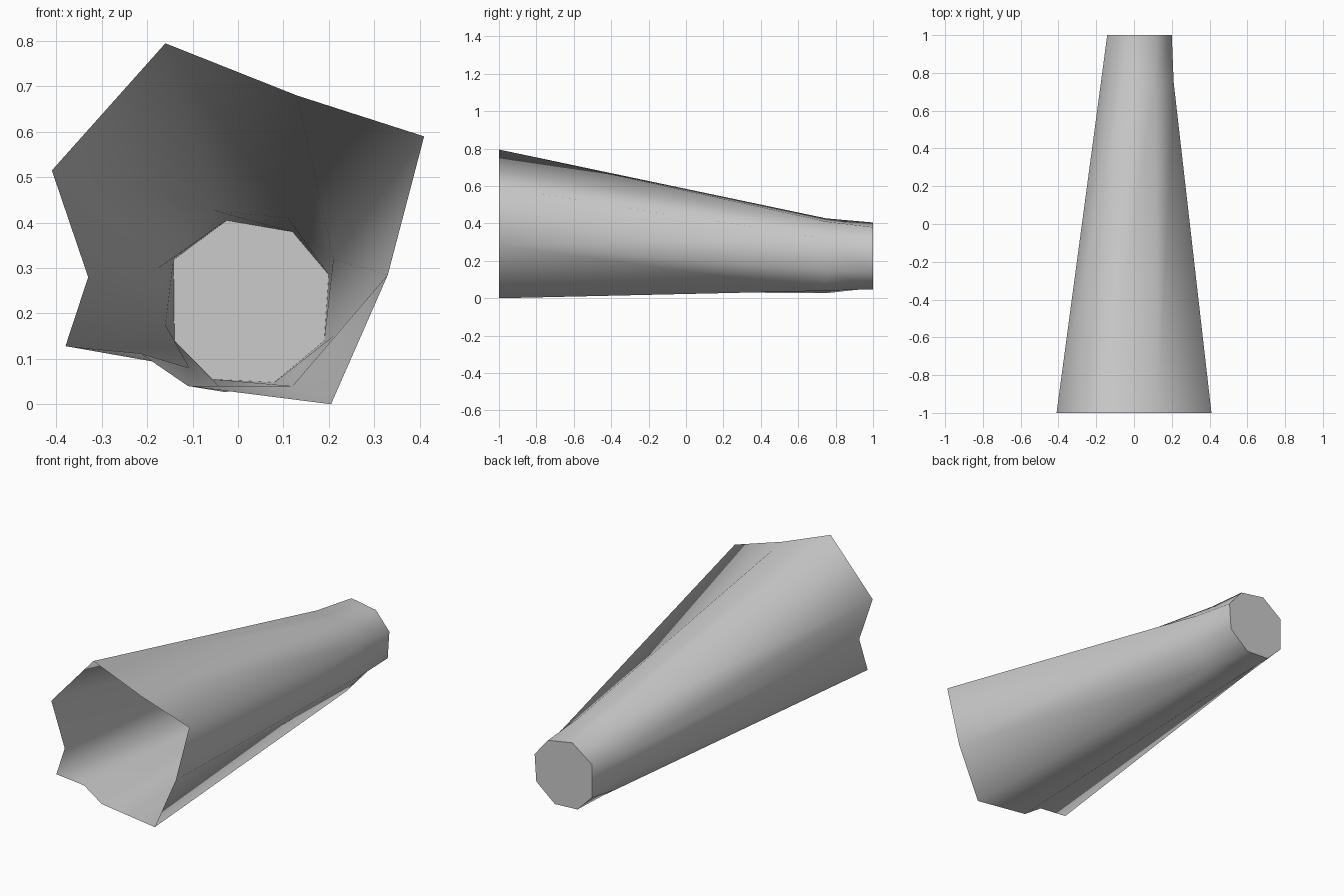
import bpy
import bmesh

cube = bpy.data.objects.get("Cube")
if cube:
    bpy.data.objects.remove(cube, do_unlink=True)

# Cross-sections (x, z), matched point for point along the tube
mouth = [(-.16, .795), (.13, .68), (.41, .59), (.33, .285), (.205, 0),
         (-.11, .04), (-.215, .112), (-.38, .128), (-.33, .28), (-.41, .515)]
neck = [(-.055, .427), (.11, .41), (.21, .32), (.21, .15), (.12, .04),
        (-.03, .027), (-.107, .08), (-.107, .08), (-.16, .175), (-.175, .3)]
tip = [(-.025, .405), (.12, .38), (.2, .285), (.19, .14), (.08, .048),
       (-.055, .055), (-.14, .14), (-.14, .14), (-.14, .14), (-.142, .318)]

bm = bmesh.new()


def add_ring(profile, y):
    return [bm.verts.new((x, y, z)) for x, z in profile]


def bridge(near, far, flipped=()):
    """Join two rings with triangles, choosing the diagonal per panel."""
    count = len(near)
    for i in range(count):
        j = (i + 1) % count
        a, b, c, d = near[i], near[j], far[j], far[i]
        if i in flipped:
            panels = ((a, b, d), (b, c, d))
        else:
            panels = ((a, b, c), (a, c, d))
        for panel in panels:
            bm.faces.new(panel).smooth = True


# Tapering open tube with a closed tip
front, middle, back = add_ring(mouth, -1), add_ring(neck, .75), add_ring(tip, 1)
bridge(front, middle, flipped=(2, 4))
bridge(middle, back)
bm.faces.new(back)
bmesh.ops.remove_doubles(bm, verts=bm.verts[:], dist=.0005)
bmesh.ops.recalc_face_normals(bm, faces=bm.faces[:])

# The flat end keeps a crisp rim
for face in bm.faces:
    if abs(face.normal.y) > .99:
        face.smooth = False
        for edge in face.edges:
            edge.smooth = False

mesh = bpy.data.meshes.new("tapered_tube")
bm.to_mesh(mesh)
bm.free()
tube = bpy.data.objects.new("tapered_tube", mesh)
bpy.context.collection.objects.link(tube)

# Plain grey surface
grey = bpy.data.materials.new("plain_grey")
grey.use_nodes = True
colour = (.6, .6, .6, 1)
grey.diffuse_color = colour
grey.node_tree.nodes["Principled BSDF"].inputs["Base Color"].default_value = colour
mesh.materials.append(grey)
